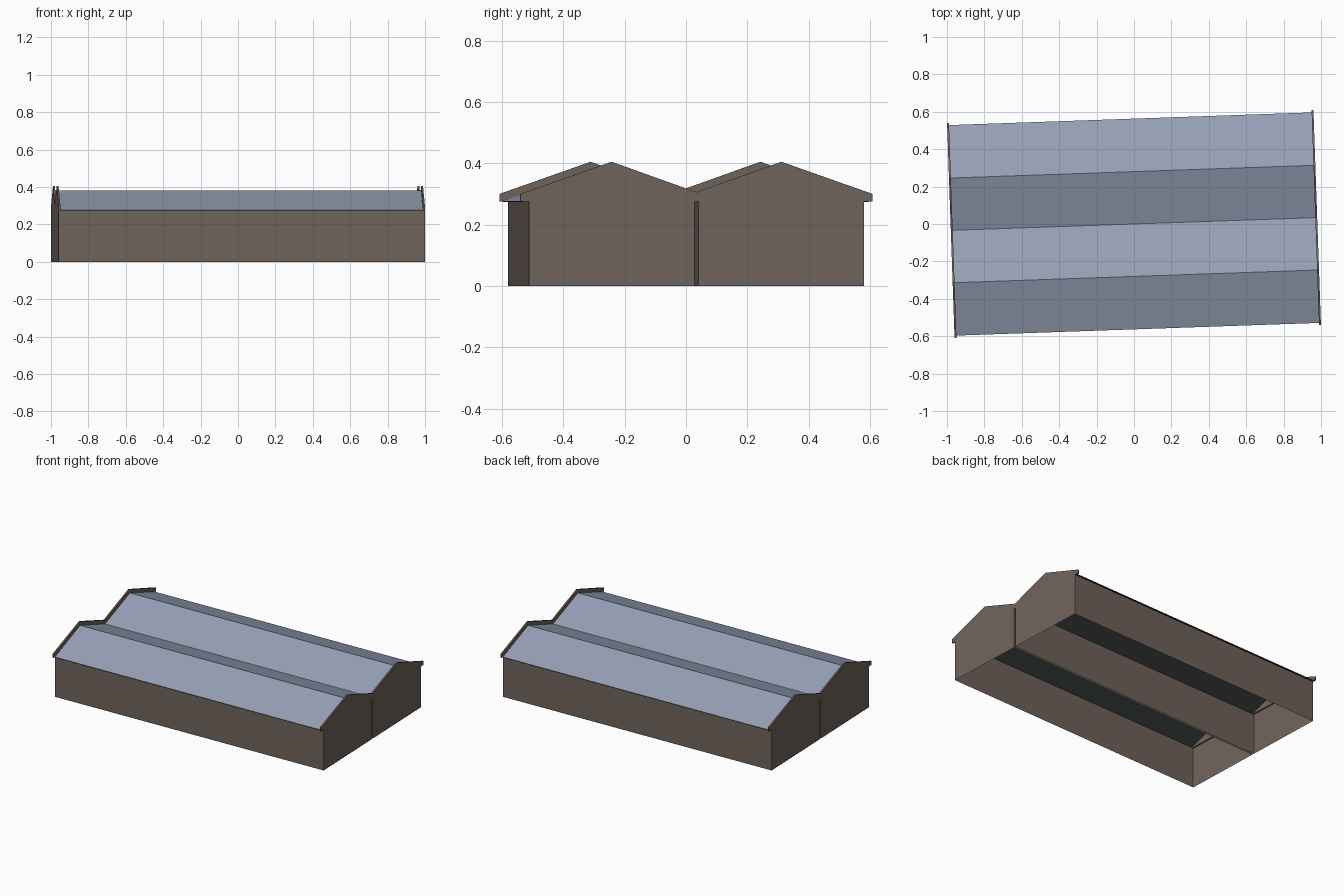
import bpy, math

if "Cube" in bpy.data.objects:
    bpy.data.objects.remove(bpy.data.objects["Cube"])

TURN = math.radians(2)      # the building sits slightly rotated
L = 0.98                    # half length
W = 0.547                   # half width of the walls
GAP = 0.0065                # half of the slit between the two sheds


def material(name, rgb):
    m = bpy.data.materials.new(name)
    m.diffuse_color = (*rgb, 1)
    m.use_nodes = True
    m.node_tree.nodes["Principled BSDF"].inputs["Base Color"].default_value = m.diffuse_color
    return m


brown = material("brown wall", (0.165, 0.128, 0.108))
slate = material("blue grey roof", (0.305, 0.352, 0.465))
dark = material("dark roof underside", (0.065, 0.08, 0.073))


def add(name, verts, faces, mats, rule=None):
    me = bpy.data.meshes.new(name)
    me.from_pydata(verts, [], faces)
    for m in mats:
        me.materials.append(m)
    me.update()
    if rule:
        for p in me.polygons:
            p.material_index = rule(p.normal)
    ob = bpy.data.objects.new(name, me)
    ob.rotation_euler.z = TURN
    bpy.context.collection.objects.link(ob)
    return ob


def extrude_x(name, prof, x0, x1, mats, rule=None):
    """Closed solid from a (y, z) profile listed counter-clockwise seen from +x."""
    n = len(prof)
    verts = [(x0, y, z) for y, z in prof] + [(x1, y, z) for y, z in prof]
    faces = [(i, (i + 1) % n, n + (i + 1) % n, n + i) for i in range(n)]
    faces += [tuple(range(n))[::-1], tuple(range(n, 2 * n))]
    return add(name, verts, faces, mats, rule)


# Two sheds: thin walls, open underneath
for name, y0, y1 in (("front_shed_walls", -W, -GAP), ("back_shed_walls", GAP, W)):
    ring = [(-L, y0), (L, y0), (L, y1), (-L, y1)]
    verts = [(x, y, z) for z in (0, 0.277) for x, y in ring]
    faces = [(i, (i + 1) % 4, 4 + (i + 1) % 4, 4 + i) for i in range(4)]
    add(name, verts, faces, [brown])

# Double-pitched roof: a thin sheet, dark on its underside
top = [(0.563, 0.277), (0.28, 0.38), (0, 0.28), (-0.28, 0.38), (-0.563, 0.277)]
under = [(y, z - 0.004) for y, z in reversed(top)]
extrude_x("roof", top + under, -L + 0.004, L - 0.004, [slate, dark],
          lambda n: 0 if n.z > 0.1 else 1)

# Raised gable parapets at both ends
gable = [(-0.575, 0.275), (0.575, 0.275), (0.575, 0.30), (0.277, 0.405),
         (0, 0.306), (-0.277, 0.405), (-0.575, 0.30)]
for name, x0, x1 in (("left_gable", -L, -L + 0.01), ("right_gable", L - 0.01, L)):
    extrude_x(name, gable, x0, x1, [brown])
